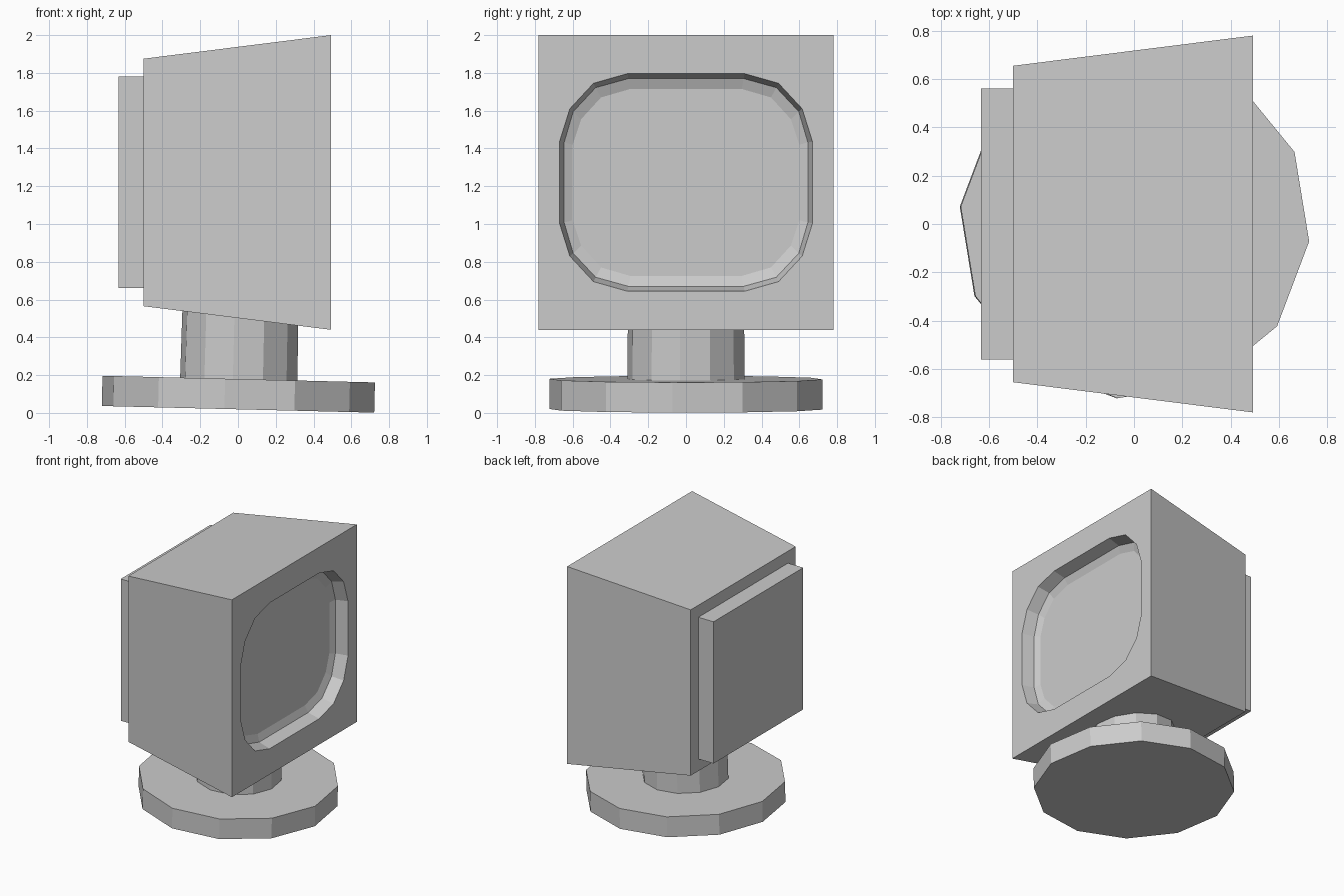
import bpy, bmesh, math
from mathutils import Matrix

if "Cube" in bpy.data.objects:
    bpy.data.objects.remove(bpy.data.objects["Cube"])

CZ = 1.22  # centre height of the housing


def finish(bm, name):
    bmesh.ops.recalc_face_normals(bm, faces=bm.faces)
    mesh = bpy.data.meshes.new(name)
    bm.to_mesh(mesh)
    bm.free()
    ob = bpy.data.objects.new(name, mesh)
    bpy.context.collection.objects.link(ob)
    return ob


def bridge(bm, a, b):
    n = len(a)
    for i in range(n):
        j = (i + 1) % n
        bm.faces.new((a[i], a[j], b[j], b[i]))


def square(bm, x, h):
    return [bm.verts.new((x, sy * h, CZ + sz * h))
            for sy, sz in ((1, 1), (-1, 1), (-1, -1), (1, -1))]


def rounded(bm, x, corner):
    """Four-point corner profile mirrored into a 16-point ring."""
    pts = [(y, z) for y, z in corner]
    pts += [(-y, z) for y, z in reversed(corner)]
    pts += [(-y, -z) for y, z in corner]
    pts += [(y, -z) for y, z in reversed(corner)]
    return [bm.verts.new((x, y, CZ + z)) for y, z in pts]


# Housing: tapered box, stepped back panel and recessed screen
bm = bmesh.new()
front = square(bm, 0.493, 0.78)
loops = [front, square(bm, -0.5, 0.655), square(bm, -0.5, 0.56),
         square(bm, -0.633, 0.56)]
for a, b in zip(loops, loops[1:]):
    bridge(bm, a, b)
bm.faces.new(loops[-1])

rim = rounded(bm, 0.493, [(0.67, 0.215), (0.615, 0.39), (0.49, 0.525), (0.31, 0.576)])
wall = rounded(bm, 0.40, [(0.645, 0.212), (0.597, 0.375), (0.478, 0.502), (0.305, 0.55)])
glass = rounded(bm, 0.378, [(0.60, 0.20), (0.555, 0.335), (0.45, 0.45), (0.295, 0.495)])
bridge(bm, rim, wall)
bridge(bm, wall, glass)
bm.faces.new(glass)
# Screen surround: fan at each corner, quad along each side
for c in range(4):
    for k in range(3):
        bm.faces.new((front[c], rim[4 * c + k], rim[4 * c + k + 1]))
    n = (c + 1) % 4
    bm.faces.new((front[c], rim[4 * c + 3], rim[4 * n], front[n]))
finish(bm, "monitor_housing")

# Stand: 12-sided disc and neck, tilted slightly
bm = bmesh.new()
rings = []
for r, z in ((0.725, 0.0), (0.725, 0.16), (0.312, 0.16), (0.308, 0.62)):
    rings.append([bm.verts.new((r * math.cos(t), r * math.sin(t), z))
                  for t in (math.radians(24.3 + 30 * i) for i in range(12))])
for a, b in zip(rings, rings[1:]):
    bridge(bm, a, b)
bm.faces.new(rings[0])
bm.faces.new(rings[-1])
bm.transform(Matrix.Translation((0, 0, 0.019)) @ Matrix.Rotation(math.radians(1.4), 4, 'Y'))
finish(bm, "swivel_stand")
